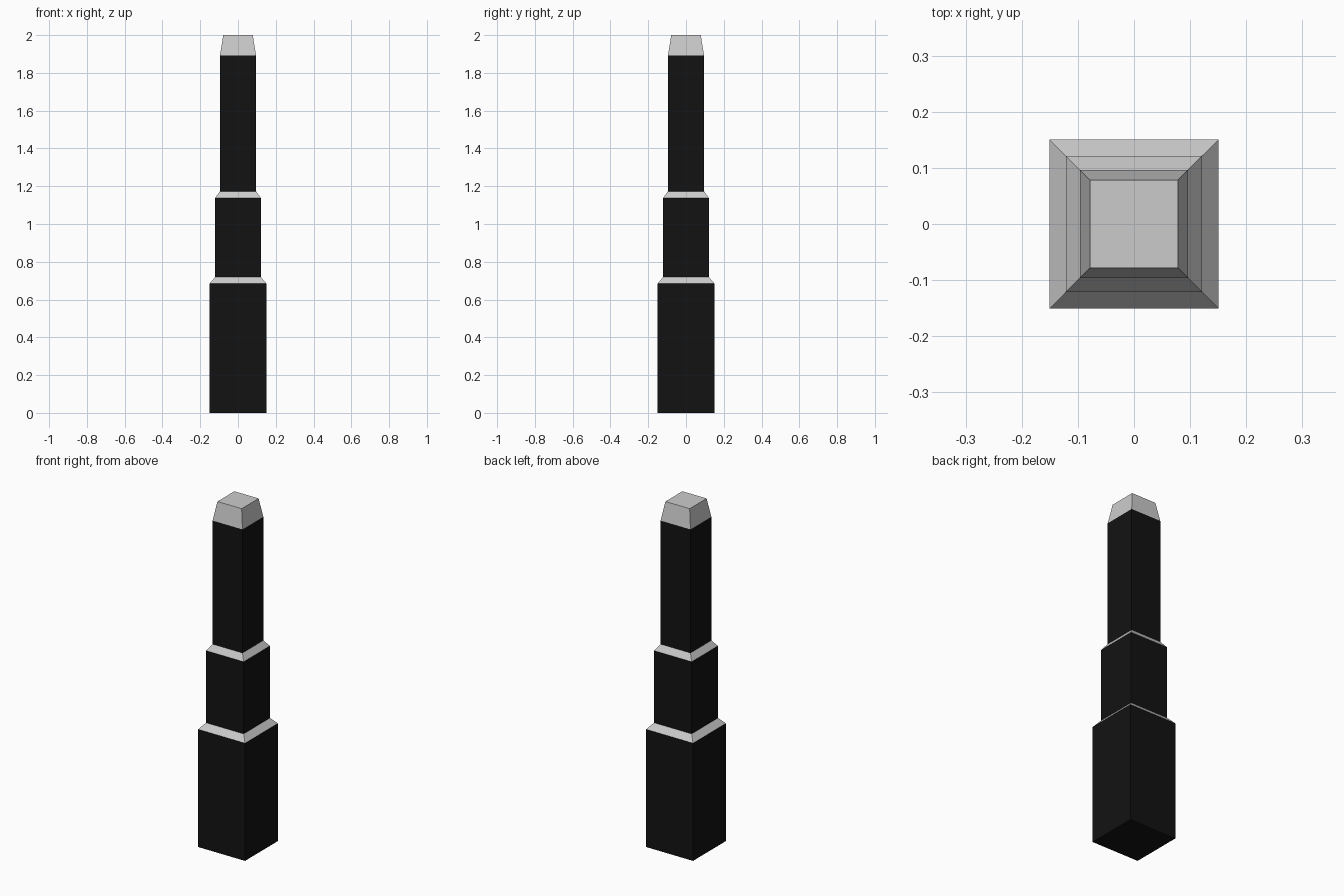
import bpy, bmesh

if "Cube" in bpy.data.objects:
    bpy.data.objects.remove(bpy.data.objects["Cube"])

black = bpy.data.materials.new("black")
black.diffuse_color = (0.006, 0.006, 0.006, 1)
black.use_nodes = True
black.node_tree.nodes["Principled BSDF"].inputs["Base Color"].default_value = black.diffuse_color


def section(name, z0, r0, z1, r1, mat=None, bottom=False, top=False):
    """Square tapered tube from half-width r0 at z0 to r1 at z1."""
    bm = bmesh.new()
    corners = [(-1, -1), (1, -1), (1, 1), (-1, 1)]
    lo = [bm.verts.new((x * r0, y * r0, z0)) for x, y in corners]
    hi = [bm.verts.new((x * r1, y * r1, z1)) for x, y in corners]
    for i in range(4):
        j = (i + 1) % 4
        bm.faces.new((lo[i], lo[j], hi[j], hi[i]))
    if bottom:
        bm.faces.new(lo[::-1])
    if top:
        bm.faces.new(hi)
    mesh = bpy.data.meshes.new(name)
    bm.to_mesh(mesh)
    bm.free()
    if mat:
        mesh.materials.append(mat)
    bpy.context.collection.objects.link(bpy.data.objects.new(name, mesh))


# Half-widths of the three stages and the tip
A, B, C, TIP = 0.151, 0.121, 0.096, 0.078

# Black shafts, closed underneath
section("lower_shaft", 0, A, 0.684, A, black, bottom=True)
section("middle_shaft", 0.719, B, 1.138, B, black)
section("upper_shaft", 1.173, C, 1.891, C, black)

# Grey sloped collars and tapered cap
section("lower_collar", 0.684, A, 0.719, B)
section("upper_collar", 1.138, B, 1.173, C)
section("cap", 1.891, C, 2.0, TIP, top=True)
